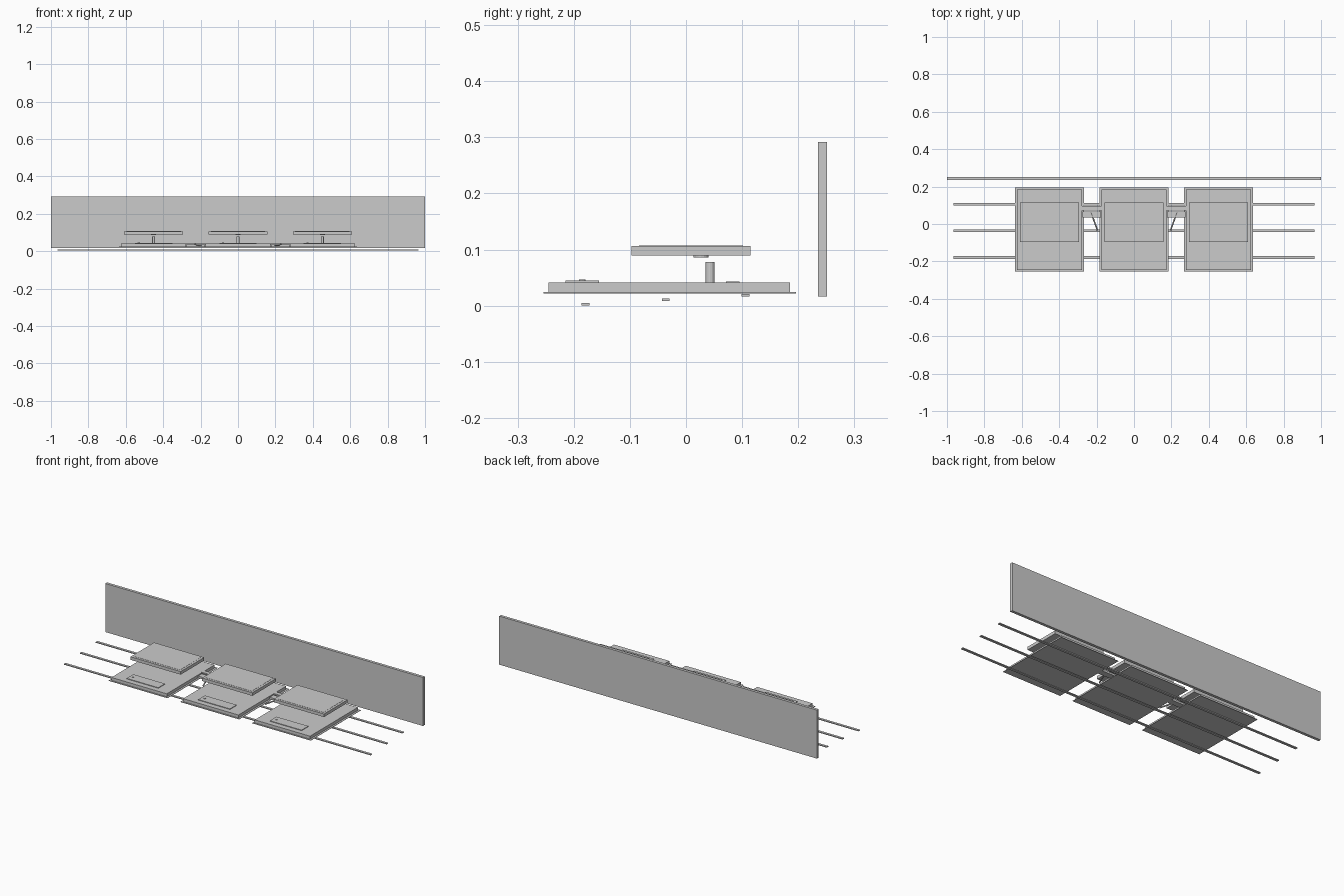
import bpy
import bmesh
import math
from mathutils import Vector

if "Cube" in bpy.data.objects:
    bpy.data.objects.remove(bpy.data.objects["Cube"], do_unlink=True)

GREY = (0.6, 0.6, 0.6, 1)
grey = bpy.data.materials.new("light_grey")
grey.use_nodes = True
grey.diffuse_color = GREY
grey.node_tree.nodes["Principled BSDF"].inputs["Base Color"].default_value = GREY


def finish(bm, name):
    mesh = bpy.data.meshes.new(name)
    bm.to_mesh(mesh)
    bm.free()
    mesh.materials.append(grey)
    obj = bpy.data.objects.new(name, mesh)
    bpy.context.collection.objects.link(obj)
    return obj


def box(name, x, y, z):
    """Box between (low, high) pairs on each axis."""
    bm = bmesh.new()
    bmesh.ops.create_cube(bm, size=1)
    for v in bm.verts:
        v.co = Vector([(a + b) / 2 + c * (b - a) for (a, b), c in zip((x, y, z), v.co)])
    return finish(bm, name)


def rod(name, start, end, radius, sides=12):
    """Cylinder between two points."""
    start, end = Vector(start), Vector(end)
    axis = end - start
    bm = bmesh.new()
    bmesh.ops.create_cone(bm, cap_ends=True, segments=sides, radius1=radius,
                          radius2=radius, depth=axis.length)
    bm.transform(axis.to_track_quat('Z', 'Y').to_matrix().to_4x4())
    bmesh.ops.translate(bm, verts=bm.verts, vec=(start + end) / 2)
    return finish(bm, name)


def around(c, half):
    return (c - half, c + half)


# Back wall panel
box("back_panel", (-1, 1), (0.235, 0.251), (0.016, 0.292))

# Three long rails, stepping up towards the back
for name, y, z in (("front_rail", -0.179, 0), ("middle_rail", -0.036, 0.008),
                   ("back_rail", 0.106, 0.016)):
    box(name, (-0.965, 0.965), around(y, 0.007), (z, z + 0.005))

# Three identical stations
for side, cx in (("right", -0.451), ("centre", 0), ("left", 0.451)):
    box(side + "_base_flange", around(cx, 0.185), (-0.254, 0.196), (0.022, 0.024))
    box(side + "_base_slab", around(cx, 0.174), (-0.245, 0.185), (0.024, 0.041))
    box(side + "_control_strip", around(cx, 0.1), (-0.215, -0.155), (0.041, 0.0445))
    rod(side + "_button", (cx - 0.08, -0.185, 0.044), (cx - 0.08, -0.185, 0.047), 0.006)
    rod(side + "_post", (cx, 0.043, 0.041), (cx, 0.043, 0.078), 0.008, 16)
    rod(side + "_pivot_disc", (cx, 0.027, 0.086), (cx, 0.027, 0.089), 0.0135, 16)
    box(side + "_tray", around(cx, 0.158), (-0.097, 0.115), (0.089, 0.1065))
    box(side + "_tray_inlay", around(cx, 0.145), (-0.084, 0.102), (0.1065, 0.1075))

# Connectors bridging neighbouring stations
for side, s in (("right", -1), ("left", 1)):
    cx = s * 0.2255
    box(side + "_link_bar", around(cx, 0.053), (0.071, 0.095), (0.036, 0.043))
    box(side + "_link_plate", around(cx, 0.05), (0.034, 0.068), (0.025, 0.036))
    rod(side + "_link_strut", (s * 0.23, 0.062, 0.034), (s * 0.195, -0.034, 0.028), 0.004, 8)
